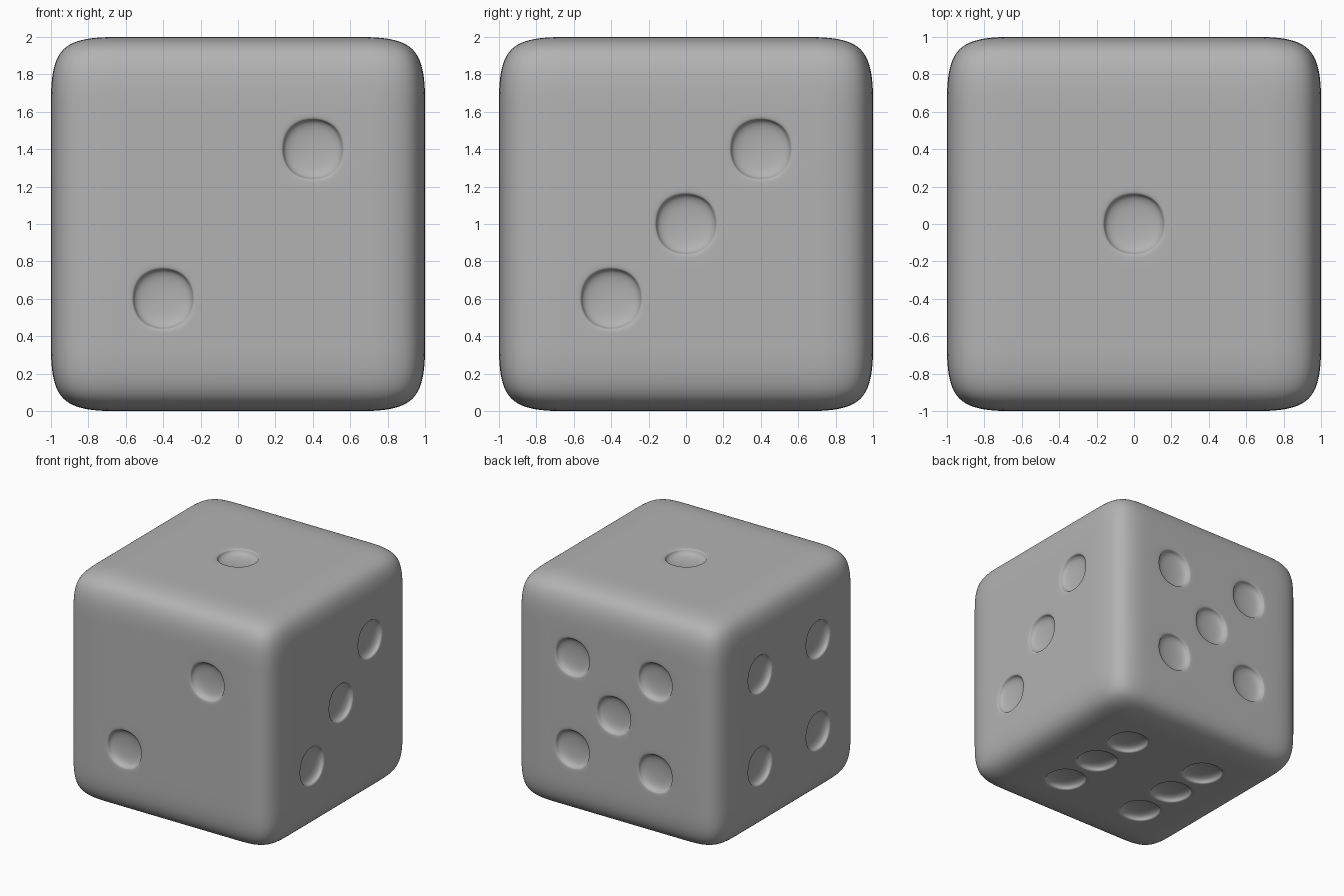
import bpy, bmesh
from mathutils import Vector

if "Cube" in bpy.data.objects:
    bpy.data.objects.remove(bpy.data.objects["Cube"])

P = 0.4  # pip spacing, also the grid pitch of the cage

# Die body: cube cage with a 5 x 5 grid per side
bm = bmesh.new()
bmesh.ops.create_cube(bm, size=2)
bmesh.ops.subdivide_edges(bm, edges=bm.edges[:], cuts=4, use_grid_fill=True)
bmesh.ops.recalc_face_normals(bm, faces=bm.faces[:])

# Pip centres, one to six
four = [(a, b) for a in (-P, P) for b in (-P, P)]
pips = [Vector((0, 0, 1))]                                        # top: 1
pips += [Vector((a, -1, a)) for a in (-P, P)]                     # front: 2
pips += [Vector((1, a, a)) for a in (-P, 0, P)]                   # right: 3
pips += [Vector((-1, a, b)) for a, b in four]                     # left: 4
pips += [Vector((a, 1, b)) for a, b in four + [(0, 0)]]           # back: 5
pips += [Vector((a, b, -1)) for a in (-P, P) for b in (-P, 0, P)] # bottom: 6

cells = [f for f in bm.faces
         if any((f.calc_center_median() - p).length < 0.05 for p in pips)]

# Rim loop, then sunken floor of each pip
bmesh.ops.inset_individual(bm, faces=cells, thickness=0.042, depth=0)
bmesh.ops.inset_individual(bm, faces=cells, thickness=0.01, depth=-0.06)

bmesh.ops.translate(bm, verts=bm.verts[:], vec=(0, 0, 1))
for f in bm.faces:
    f.smooth = True

mesh = bpy.data.meshes.new("die")
bm.to_mesh(mesh)
bm.free()
die = bpy.data.objects.new("die", mesh)
bpy.context.collection.objects.link(die)

# Darker grey body
grey = bpy.data.materials.new("dark_grey")
grey.diffuse_color = (0.45, 0.45, 0.45, 1)
grey.use_nodes = True
grey.node_tree.nodes["Principled BSDF"].inputs["Base Color"].default_value = grey.diffuse_color
mesh.materials.append(grey)

# Subdivision rounds the edges and pips
sub = die.modifiers.new("rounding", 'SUBSURF')
sub.levels = sub.render_levels = 4
